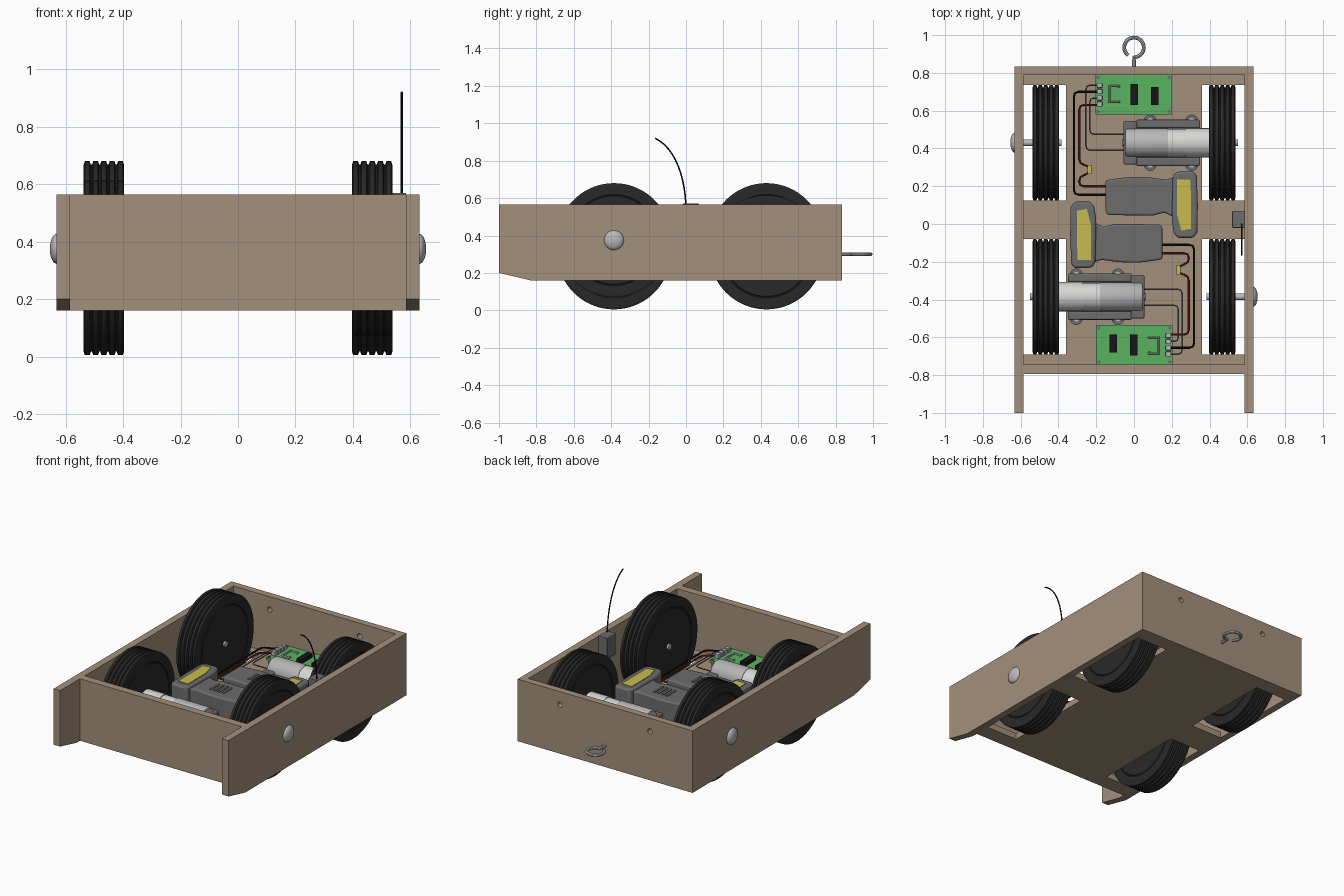
import bpy, bmesh, math
from mathutils import Matrix, Vector

if "Cube" in bpy.data.objects:
    bpy.data.objects.remove(bpy.data.objects["Cube"])


def material(name, *rgb):
    m = bpy.data.materials.new(name)
    m.use_nodes = True
    m.diffuse_color = (*rgb, 1)
    m.node_tree.nodes["Principled BSDF"].inputs["Base Color"].default_value = (*rgb, 1)
    return m


WOOD = material("wood", .37, .28, .2)
RUBBER = material("rubber", .022, .022, .022)
GREEN = material("circuit green", .1, .45, .12)
GREY = material("grey plastic", .15, .15, .155)
SILVER = material("silver metal", .48, .48, .49)
PALE = material("pale metal", .68, .68, .66)
YELLOW = material("yellow", .58, .5, .075)
RED = material("red wire", .19, .02, .017)
BLACK = material("black", .008, .008, .008)
parts = []


def finish(name, bm, mat, bevel=0):
    bmesh.ops.recalc_face_normals(bm, faces=bm.faces[:])
    me = bpy.data.meshes.new(name)
    bm.to_mesh(me)
    bm.free()
    me.materials.append(mat)
    ob = bpy.data.objects.new(name, me)
    bpy.context.collection.objects.link(ob)
    if bevel:
        mod = ob.modifiers.new("round", "BEVEL")
        mod.width, mod.segments = bevel, 3
        mod.angle_limit = math.radians(40)
    parts.append(ob)
    return ob


def prism(name, pts, lo, hi, mat, axis="z", bevel=0):
    """Extrude an outline along z, or a (y, z) outline along x."""
    bm = bmesh.new()
    place = (lambda a, b: (a, b, lo)) if axis == "z" else (lambda a, b: (lo, a, b))
    face = bm.faces.new([bm.verts.new(place(a, b)) for a, b in pts])
    top = bmesh.ops.extrude_face_region(bm, geom=[face])["geom"]
    step = (0, 0, hi - lo) if axis == "z" else (hi - lo, 0, 0)
    bmesh.ops.translate(bm, vec=step, verts=[v for v in top if isinstance(v, bmesh.types.BMVert)])
    return finish(name, bm, mat, bevel)


def box(name, x, y, z, mat, bevel=0):
    pts = [(x[0], y[0]), (x[1], y[0]), (x[1], y[1]), (x[0], y[1])]
    return prism(name, pts, z[0], z[1], mat, bevel=bevel)


def lathe(name, profile, centre, mat, axis="x", steps=48):
    """Spin (distance along axis, radius) points about the axis."""
    bm = bmesh.new()
    vs = [bm.verts.new((a, r, 0)) for a, r in profile]
    es = [bm.edges.new(p) for p in zip(vs, vs[1:])]
    bmesh.ops.spin(bm, geom=vs + es, cent=(0, 0, 0), axis=(1, 0, 0), angle=math.tau, steps=steps)
    bmesh.ops.remove_doubles(bm, verts=bm.verts[:], dist=1e-5)
    turn = {"x": Matrix(), "y": Matrix.Rotation(math.pi / 2, 4, "Z"), "z": Matrix.Rotation(-math.pi / 2, 4, "Y")}
    bmesh.ops.transform(bm, matrix=Matrix.Translation(centre) @ turn[axis], verts=bm.verts[:])
    return finish(name, bm, mat)


def rod(name, lo, hi, r, centre, mat, axis="x", steps=32):
    return lathe(name, [(lo, 0), (lo, r), (hi, r), (hi, 0)], centre, mat, axis, steps)


def wire(name, pts, r, mat, corner=.025):
    """Tube along a path, with its corners cut."""
    pts = [Vector(p) for p in pts]
    path = [pts[0]]
    for a, b, c in zip(pts, pts[1:], pts[2:]):
        if corner:
            for other in (a, c):
                d = other - b
                path.append(b + d * min(.45, corner / d.length))
            path.insert(-1, (path[-1] + path[-2] + 2 * b) / 4)
        else:
            path.append(b)
    path.append(pts[-1])
    cu = bpy.data.curves.new(name, "CURVE")
    cu.dimensions, cu.bevel_depth, cu.bevel_resolution, cu.use_fill_caps = "3D", r, 2, True
    sp = cu.splines.new("POLY")
    sp.points.add(len(path) - 1)
    for p, co in zip(sp.points, path):
        p.co = (*co, 1)
    cu.materials.append(mat)
    ob = bpy.data.objects.new(name, cu)
    bpy.context.collection.objects.link(ob)
    bpy.ops.object.select_all(action="DESELECT")
    ob.select_set(True)
    bpy.context.view_layer.objects.active = ob
    bpy.ops.object.convert(target="MESH")
    parts.append(bpy.context.view_layer.objects.active)


# Paired running gear: built once, turned half round later
BACK = .43

# Wheels: ribbed tyre, driven one low and idle one high
tread = [(-.07, 0), (-.07, .235), (-.066, .24), (-.07, .245), (-.07, .292)]
for i in range(5):
    a = -.07 + i * .0288
    tread += [(a, .293), (a + .004, .305), (a + .0208, .305), (a + .0248, .293)]
tread += [(.07, .292), (.07, .245), (.066, .24), (.07, .235), (.07, 0)]
lathe("driven_wheel", tread, (.467, BACK, .31), RUBBER, steps=72)
lathe("idle_wheel", tread, (-.467, BACK, .375), RUBBER, steps=72)
rod("drive_shaft", .38, .55, .018, (0, BACK, .31), SILVER)
rod("idle_axle", -.62, -.385, .018, (0, BACK, .375), SILVER)
dome = [(-.63, .053)] + [(-.63 - .025 * math.sin(t), .053 * math.cos(t))
                         for t in [math.pi / 12 * k for k in range(1, 7)]]
lathe("axle_bolt_head", [(-.63, 0)] + dome, (0, BACK, .375), SILVER)

# Gear motor with its clamp
lathe("motor_can", [(-.045, 0), (-.045, .07), (-.035, .076), (.18, .076), (.18, 0)], (0, BACK, .31), SILVER)
lathe("gearbox", [(.18, 0), (.18, .073), (.27, .073), (.27, .077), (.4, .077), (.4, 0)], (0, BACK, .31), PALE)
box("motor_end_block", (-.055, .015), (BACK - .115, BACK + .115), (.2, .33), GREY, .008)
box("motor_cradle", (.015, .34), (BACK - .105, BACK + .105), (.2, .29), GREY, .008)
rod("motor_terminal", -.06, -.045, .02, (0, BACK, .31), GREY)
for side in (-1, 1):
    box("clamp_rail", (.01, .35), (BACK + side * .1 - .022, BACK + side * .1 + .022), (.2, .32), GREY, .008)
    for x in (.085, .305):
        rod("clamp_lug", .2, .31, .034, (x, BACK + side * .115, 0), GREY, "z")
        rod("clamp_screw", .31, .316, .016, (x, BACK + side * .115, 0), SILVER, "z")

# Circuit board with chips and terminals
box("circuit_board", (-.205, .2), (.58, .79), (.265, .28), GREEN)
for x in (-.19, .185):
    for y in (.595, .775):
        rod("board_post", .2, .284, .009, (x, y, 0), GREY, "z", 12)
box("chip_large", (-.018, .02), (.63, .74), (.28, .305), BLACK)
box("chip_small", (.09, .13), (.63, .725), (.28, .305), BLACK)
for i in range(4):
    y = .635 + i * .033
    box("terminal", (-.197, -.168), (y - .013, y + .013), (.28, .31), SILVER, .003)
bracket = [(-.08, .72), (-.08, .73), (-.13, .73), (-.13, .645), (-.08, .645), (-.08, .655)]
wire("board_bracket", [(x, y, .288) for x, y in bracket], .007, SILVER, 0)

# Battery pack: stem, cross head and label
stem = [(-.15, .06), (-.135, .047), (.1, .045), (.16, .06), (.25, .02), (.25, .26), (.17, .235),
        (.08, .247), (-.02, .25), (-.1, .24), (-.15, .232)]
prism("battery_stem", stem, .2, .375, GREY, bevel=.018)
head = [(.205, .24), (.215, .27), (.24, .278), (.315, .278), (.332, .26), (.338, .1), (.335, -.045),
        (.315, -.073), (.235, -.073), (.212, -.055), (.2, .02)]
prism("battery_head", head, .2, .392, GREY, bevel=.022)
label = [(.228, .235), (.3, .235), (.302, -.025), (.25, -.035), (.228, .05)]
prism("battery_label", label, .389, .396, YELLOW)
for i in range(4):
    box("battery_rib", (.0 + i * .03, .015 + i * .03), (.1, .19), (.372, .38), GREY)

# Wiring loom
def flat(name, pts, r, mat):
    wire(name, [(x, y, .27 if i else .295) for i, (x, y) in enumerate(pts)], r, mat)


flat("black_power_wire", [(-.18, .7), (-.318, .7), (-.318, .155), (-.14, .155)], .006, BLACK)
flat("red_power_wire", [(-.18, .63), (-.29, .63), (-.29, .32), (-.235, .305), (-.235, .27), (-.29, .25),
                        (-.29, .2), (-.14, .2)], .006, RED)
flat("motor_wire_outer", [(-.18, .735), (-.255, .735), (-.255, .39), (-.05, .39)], .004, GREY)
flat("motor_wire_inner", [(-.18, .667), (-.235, .667), (-.235, .475), (-.05, .475)], .004, GREY)
box("fuse", (-.246, -.224), (.265, .312), (.255, .29), YELLOW)
pair = list(parts)

# Wooden chassis
side_shape = [(-1, .2), (-.83, .16), (.835, .16), (.835, .565), (-1, .565)]
for s, name in ((1, "left_side_panel"), (-1, "right_side_panel")):
    prism(name, side_shape, s * .585, s * .632, WOOD, "x")
box("front_wall", (-.585, .585), (-.795, -.745), (.16, .565), WOOD)
back_wall = box("back_wall", (-.585, .585), (.79, .835), (.16, .565), WOOD)
half = [(.585, -.745), (.585, -.69), (.36, -.69), (.36, -.08), (.585, -.08), (.585, .125), (.36, .125),
        (.36, .735), (.585, .735), (.585, .79)]
prism("floor", half + [(-x, y) for x, y in reversed(half)], .16, .2, WOOD)

# Two drilled holes through the back wall
for x in (-.325, .325):
    cutter = rod("hole_cutter", .7, .9, .017, (x, 0, .48), WOOD, "y", 24)
    cutter.hide_render = True
    cutter.hide_set(True)
    cutter.display_type = "WIRE"
    parts.remove(cutter)
    mod = back_wall.modifiers.new("hole", "BOOLEAN")
    mod.operation, mod.object = "DIFFERENCE", cutter

# Screw eye on the back
ring = [(.052 * math.sin(t), .935 - .052 * math.cos(t), .3)
        for t in [math.radians(12 * k) for k in range(28)]]
wire("screw_eye", [(0, .82, .3), (0, .865, .3)] + ring, .01, SILVER, 0)

# Receiver box and whip antenna
box("receiver_box", (.52, .585), (-.02, .07), (.43, .57), GREY, .004)
whip = [(.57, -.165 * (k / 12) ** 2, .53 + .39 * math.sin(k / 12 * 1.25) / math.sin(1.25)) for k in range(13)]
wire("antenna", whip, .004, BLACK, 0)

# Keep edges sharp on smooth parts
bpy.ops.object.select_all(action="DESELECT")
for ob in parts:
    ob.select_set(True)
bpy.context.view_layer.objects.active = parts[0]
bpy.ops.object.shade_smooth_by_angle(angle=math.radians(35))

# Second set of running gear, turned half round
pivot = Matrix.Translation((0, .0225, 0))
turn = pivot @ Matrix.Rotation(math.pi, 4, "Z") @ pivot.inverted()
for ob in pair:
    twin = ob.copy()
    twin.name = "front_" + ob.name
    twin.matrix_world = turn @ ob.matrix_world
    bpy.context.collection.objects.link(twin)
